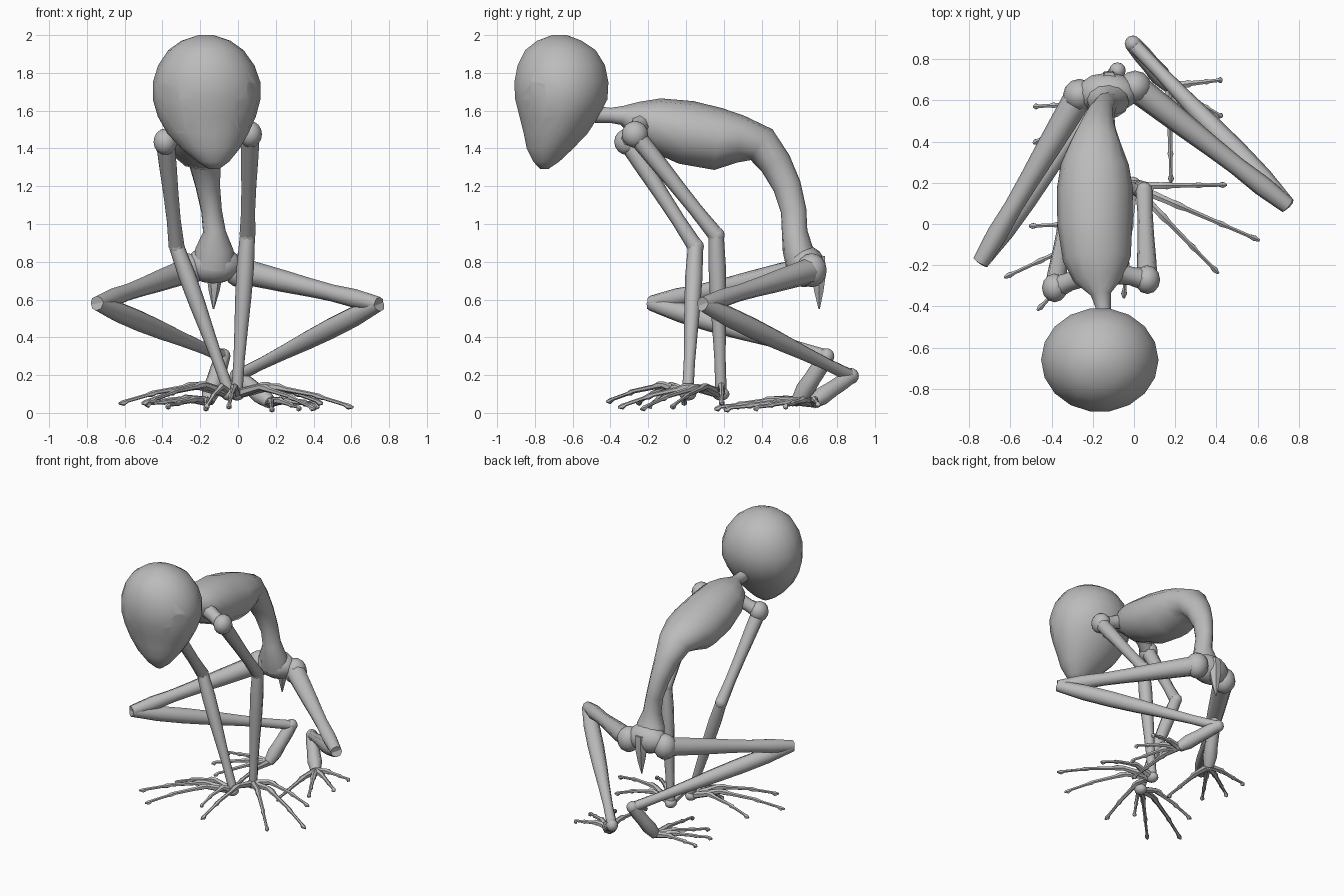
import bpy, bmesh, math
from mathutils import Vector, Matrix

cube = bpy.data.objects.get("Cube")
if cube:
    bpy.data.objects.remove(cube)

skin = bpy.data.materials.new("grey_skin")
skin.use_nodes = True
GREY = (0.5, 0.5, 0.5, 1)
skin.diffuse_color = GREY
skin.node_tree.nodes["Principled BSDF"].inputs["Base Color"].default_value = GREY


def finish(name, bm):
    bmesh.ops.recalc_face_normals(bm, faces=bm.faces)
    mesh = bpy.data.meshes.new(name)
    bm.to_mesh(mesh)
    bm.free()
    mesh.materials.append(skin)
    ob = bpy.data.objects.new(name, mesh)
    bpy.context.collection.objects.link(ob)
    bpy.ops.object.select_all(action='DESELECT')
    ob.select_set(True)
    bpy.context.view_layer.objects.active = ob
    bpy.ops.object.shade_smooth_by_angle(angle=math.radians(50))
    return ob


def loft(name, path, sides=8, ref=(1, 0, 0), axis=None):
    """Skin rings along (point, side radius, other radius) stations."""
    bm = bmesh.new()
    pts = [Vector(p[0]) for p in path]
    side, rings = Vector(ref), []
    for i, (_, ra, rb) in enumerate(path):
        t = Vector(axis) if axis else pts[min(i + 1, len(pts) - 1)] - pts[max(i - 1, 0)]
        t.normalize()
        side = (side - t * side.dot(t)).normalized()
        other = t.cross(side)
        angles = [math.tau * k / sides for k in range(sides)]
        rings.append([bm.verts.new(pts[i] + side * ra * math.cos(a) + other * rb * math.sin(a))
                      for a in angles])
    for r0, r1 in zip(rings, rings[1:]):
        for k in range(sides):
            j = (k + 1) % sides
            bm.faces.new((r0[k], r0[j], r1[j], r1[k]))
    bm.faces.new(rings[0])
    bm.faces.new(rings[-1])
    return finish(name, bm)


def limb(name, start, end, radii, sides=8):
    """Straight tube with radii at even steps."""
    a, b = Vector(start), Vector(end)
    n = len(radii) - 1
    ref = (0, 0, 1) if abs((b - a).normalized().z) < 0.8 else (1, 0, 0)
    return loft(name, [(a.lerp(b, i / n), r, r) for i, r in enumerate(radii)], sides, ref)


def ball(name, centre, radii, rot=None):
    bm = bmesh.new()
    bmesh.ops.create_uvsphere(bm, u_segments=12, v_segments=8, radius=1)
    m = rot or Matrix.Identity(4)
    bm.transform(Matrix.Translation(centre) @ m @ Matrix.Diagonal((*radii, 1)))
    return finish(name, bm)


def digits(name, root, tips, peak):
    """Thin jointed fingers or toes fanning out from one root."""
    root = Vector(root)
    for n, (x, y, z) in enumerate(tips):
        tip = Vector((x, y, z))
        stations = []
        for f, lift, r in ((0, 0, .026), (.3, peak, .018), (.36, peak, .021), (.42, peak * .9, .014),
                           (.66, peak * .7, .012), (.7, peak * .6, .016), (.75, peak * .5, .01),
                           (.92, 0.01, .01), (.96, 0, .016), (1, 0, .006)):
            p = root.lerp(tip, f)
            p.z += lift
            stations.append((p, r, r))
        loft(f"{name}_{n + 1}", stations, 6, (0, 0, 1))


# Head: egg tapering to a pointed chin
head = loft("head", [
    ((-.17, -.67, 2.0), .04, .04), ((-.17, -.67, 1.97), .13, .12), ((-.17, -.665, 1.92), .2, .19),
    ((-.168, -.66, 1.84), .255, .235), ((-.166, -.66, 1.75), .285, .253), ((-.166, -.66, 1.66), .285, .248),
    ((-.165, -.672, 1.57), .26, .213), ((-.16, -.69, 1.48), .215, .172), ((-.145, -.72, 1.4), .155, .125),
    ((-.132, -.74, 1.33), .085, .07), ((-.125, -.75, 1.29), .025, .02)], 18, axis=(0, 0, -1))

# Slanted almond eye hollows carved into the head
for x, y, z, s in ((.07, -.80, 1.64, 1), (-.345, -.845, 1.59, -1)):
    normal = Vector((s * .72, -.66, -.2)).normalized()
    up = Vector((s * .28, .1, 1))
    up = (up - normal * up.dot(normal)).normalized()
    rot = Matrix((up.cross(normal), up, normal)).transposed().to_4x4()
    cutter = ball("eye_cutter", (x, y, z), (.085, .165, .04), rot)
    cutter.hide_render = True
    cut = head.modifiers.new("eye_hollow", 'BOOLEAN')
    cut.operation, cut.object, cut.solver = 'DIFFERENCE', cutter, 'EXACT'
    bpy.context.view_layer.objects.active = head
    bpy.ops.object.modifier_apply(modifier=cut.name)
    bpy.data.objects.remove(cutter)

# Neck, rib cage and arched waist in one skin
loft("torso", [
    ((-.15, -.48, 1.58), .04, .045), ((-.15, -.40, 1.575), .038, .04), ((-.16, -.34, 1.575), .05, .05),
    ((-.17, -.27, 1.56), .12, .09), ((-.18, -.17, 1.53), .165, .14), ((-.19, 0, 1.485), .182, .17),
    ((-.19, .17, 1.45), .185, .165), ((-.19, .29, 1.45), .165, .125), ((-.185, .40, 1.42), .12, .10),
    ((-.175, .475, 1.32), .085, .085), ((-.16, .535, 1.2), .065, .075), ((-.14, .57, 1.07), .055, .068),
    ((-.125, .575, .96), .06, .068), ((-.125, .59, .87), .1, .08), ((-.13, .62, .78), .11, .09)], 12)

# Pelvis and tailbone spike
ball("pelvis", (-.13, .635, .785), (.15, .1, .1))
limb("tailbone", (-.12, .70, .83), (-.13, .705, .55), (.04, .045, .028, .004), 6)

# Per side: shoulder, elbow, wrist, hip, knee, ankle, foot, finger tips, toe tips
sides = {
    "left": ((.065, -.27, 1.475), (.05, .16, .94), (-.005, .185, .12),
             (.005, .665, .755), (.745, .09, .575), (-.005, .875, .195), (.17, .67, .055),
             ((.45, .19, .05), (.61, -.08, .03), (.41, -.24, .02), (-.05, -.36, .03)),
             ((.43, .7, .04), (.43, .52, .03), (.33, .36, .02), (.18, .2, .015))),
    "right": ((-.385, -.31, 1.435), (-.325, .05, .88), (-.05, .01, .12),
              (-.265, .625, .755), (-.745, -.185, .58), (-.08, .745, .30), (-.16, .59, .06),
              ((-.51, -.01, .05), (-.63, -.26, .05), (-.47, -.42, .06), (-.17, -.2, .03)),
              ((-.49, .57, .05), (-.49, .39, .04), (-.38, .26, .03), (-.17, .15, .02))),
}
for s, (shoulder, elbow, wrist, hip, knee, ankle, foot, fingers, toes) in sides.items():
    # Arm
    limb(s + "_collar", (-.17, -.22, 1.56), shoulder, (.08, .055, .045, .055))
    ball(s + "_shoulder", shoulder, (.062, .07, .07))
    limb(s + "_upper_arm", shoulder, elbow, (.05, .046, .04, .037, .042))
    ball(s + "_elbow", elbow, (.04, .045, .045))
    limb(s + "_forearm", elbow, wrist, (.04, .046, .043, .036, .03, .03))
    ball(s + "_palm", Vector(wrist) - Vector((0, 0, .02)), (.04, .045, .035))
    digits(s + "_finger", Vector(wrist) - Vector((0, 0, .02)), fingers, .06)
    # Leg
    ball(s + "_hip", hip, (.08, .08, .09))
    limb(s + "_thigh", hip, knee, (.07, .064, .058, .05, .045, .05, .04))
    limb(s + "_shin", knee, ankle, (.04, .055, .056, .05, .04, .033, .035))
    ball(s + "_heel", ankle, (.04, .04, .042))
    limb(s + "_foot", ankle, foot, (.04, .045, .045, .05, .035))
    digits(s + "_toe", foot, toes, .02)
